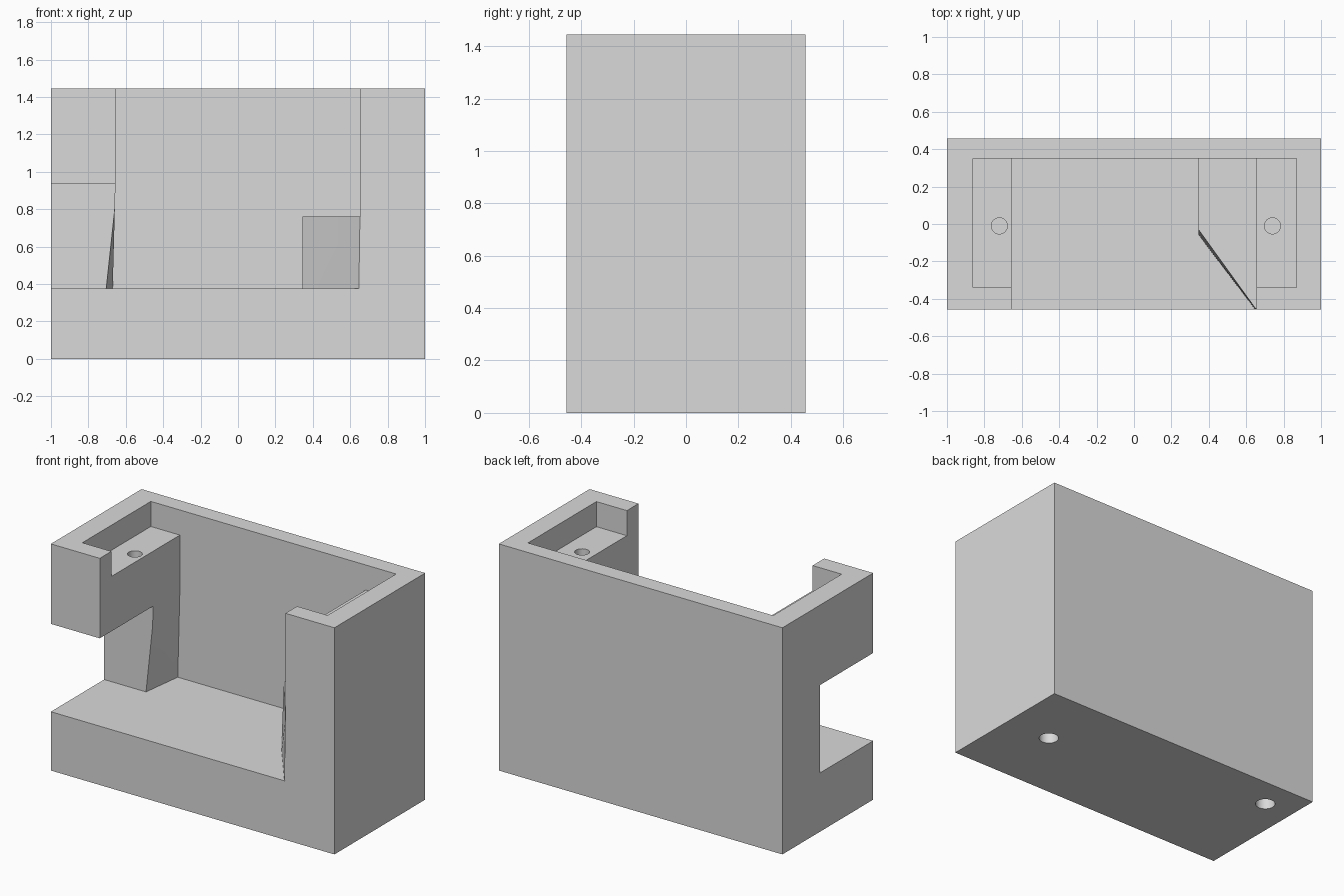
import bpy, bmesh, math

cube = bpy.data.objects.get("Cube")
if cube:
    bpy.data.objects.remove(cube, do_unlink=True)

grey = bpy.data.materials.new("plain_grey")
grey.use_nodes = True
colour = (0.7, 0.7, 0.7, 1)
grey.diffuse_color = colour
grey.node_tree.nodes["Principled BSDF"].inputs["Base Color"].default_value = colour

FLOOR, NOTCH_TOP, LEDGE, TOP = 0.375, 0.935, 1.285, 1.445
HALF_DEPTH = 0.457


def loft(name, low, high, z0, z1):
    """Solid between two matching outlines at two heights."""
    bm = bmesh.new()
    a = [bm.verts.new((x, y, z0)) for x, y in low]
    b = [bm.verts.new((x, y, z1)) for x, y in high]
    bm.faces.new(a[::-1])
    bm.faces.new(b)
    n = len(a)
    for i in range(n):
        j = (i + 1) % n
        quad = bm.faces.new((a[i], a[j], b[j], b[i]))
        if low != high:
            bmesh.ops.triangulate(bm, faces=[quad])
    bmesh.ops.recalc_face_normals(bm, faces=bm.faces)
    mesh = bpy.data.meshes.new(name)
    bm.to_mesh(mesh)
    bm.free()
    mesh.materials.append(grey)
    obj = bpy.data.objects.new(name, mesh)
    bpy.context.collection.objects.link(obj)
    return obj


def box(name, x0, x1, y0, y1, z0, z1):
    outline = [(x0, y0), (x1, y0), (x1, y1), (x0, y1)]
    return loft(name, outline, outline, z0, z1)


def cylinder(name, x, y, r, z0, z1, sides=32):
    angles = [math.tau * i / sides for i in range(sides)]
    ring = [(x + r * math.cos(t), y + r * math.sin(t)) for t in angles]
    return loft(name, ring, ring, z0, z1)


def combine(target, tool, operation="DIFFERENCE"):
    tool.hide_render = True
    mod = target.modifiers.new("combine", "BOOLEAN")
    mod.operation = operation
    mod.solver = "EXACT"
    mod.object = tool
    bpy.context.view_layer.objects.active = target
    bpy.ops.object.modifier_apply(modifier=mod.name)
    bpy.data.objects.remove(tool, do_unlink=True)


# Outer block
housing = box("housing", -1, 1, -HALF_DEPTH, HALF_DEPTH, 0, TOP)

# Main bay, open at the front and top, and the shallow ledge around it
combine(housing, box("bay", -0.655, 0.655, -0.7, 0.35, FLOOR, 1.7))
combine(housing, box("ledge_recess", -0.86, 0.87, -0.34, 0.35, LEDGE, 1.7))

# Open notch under the right arm, and the tapered pillar behind it
combine(housing, box("side_notch", -1.3, -0.6, -0.7, 0.08, FLOOR, NOTCH_TOP))
combine(housing, loft("pillar_taper",
                      [(-0.715, 0), (-0.5, 0), (-0.5, 0.35), (-0.67, 0.35)],
                      [(-0.655, 0), (-0.5, 0), (-0.5, 0.35), (-0.655, 0.35)],
                      FLOOR, NOTCH_TOP))

# Low block with a slanted front in the left of the bay
combine(housing, loft("slanted_block",
                      [(0.345, -0.06), (0.645, -0.455), (0.8, -0.44), (0.8, 0.4), (0.345, 0.4)],
                      [(0.345, -0.03), (0.652, -0.455), (0.8, -0.44), (0.8, 0.4), (0.345, 0.4)],
                      0.3, 0.76), "UNION")

# Screw holes in the ledges and in the underside
for x in (-0.72, 0.74):
    combine(housing, cylinder("ledge_hole", x, -0.01, 0.043, LEDGE - 0.25, LEDGE + 0.1))
for x, y in ((0.685, 0.03), (-0.8, 0.258)):
    combine(housing, cylinder("base_hole", x, y, 0.058, -0.1, 0.3))

# Smooth the hole walls, keep all other edges sharp
bpy.ops.object.select_all(action="DESELECT")
housing.select_set(True)
bpy.context.view_layer.objects.active = housing
bpy.ops.object.shade_smooth_by_angle(angle=math.radians(20))
